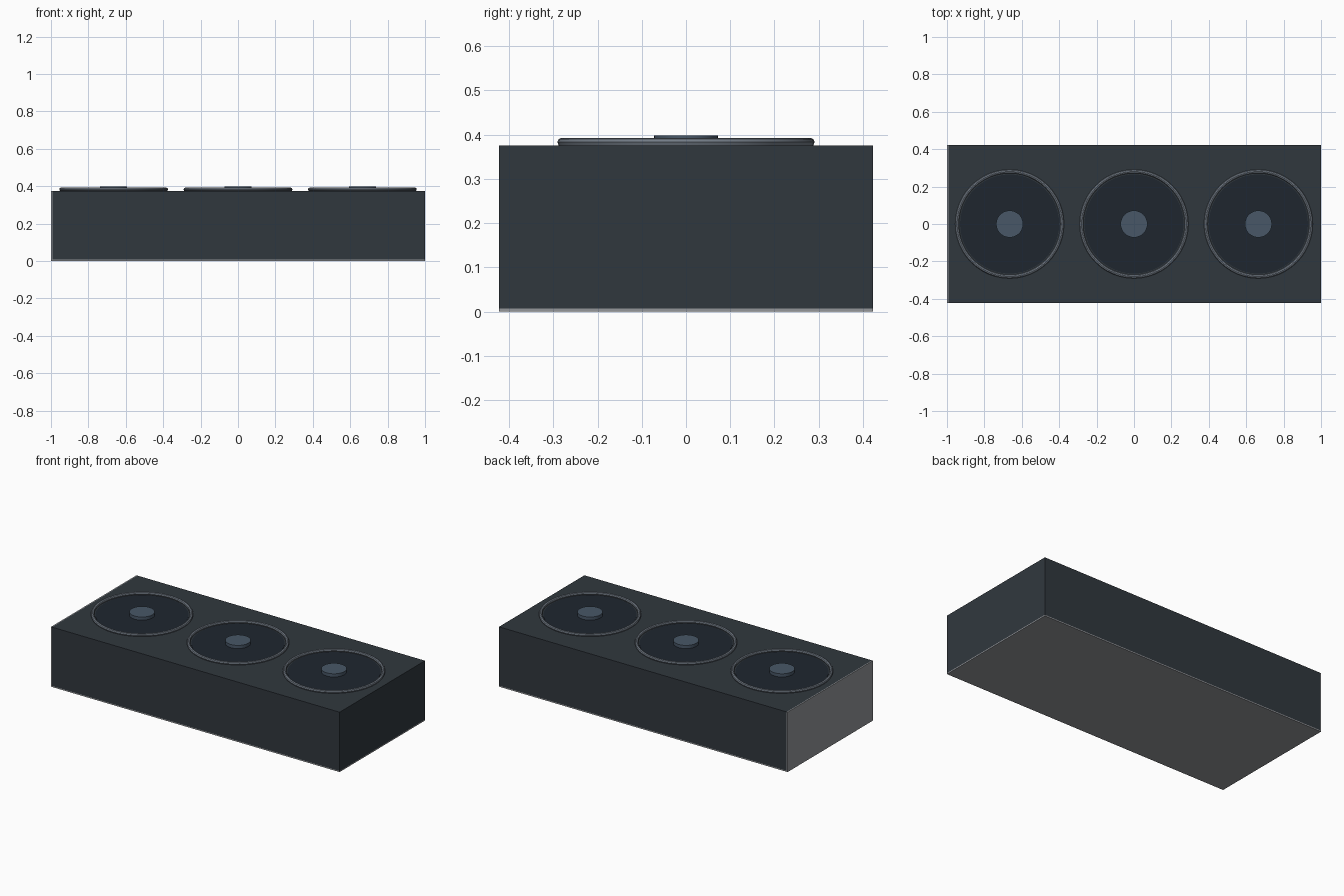
import bpy

if "Cube" in bpy.data.objects:
    bpy.data.objects.remove(bpy.data.objects["Cube"])

L, W, H = 2.0, 0.845, 0.375
T = 0.007  # thickness of the pale panels


def material(name, rgb):
    m = bpy.data.materials.new(name)
    m.diffuse_color = (*rgb, 1)
    m.use_nodes = True
    m.node_tree.nodes["Principled BSDF"].inputs["Base Color"].default_value = m.diffuse_color
    return m


dark = material("dark_shell", (0.030, 0.039, 0.048))
black = material("disc_black", (0.013, 0.019, 0.028))
slate = material("hub_slate", (0.065, 0.095, 0.135))
steel = material("ring_steel", (0.17, 0.20, 0.24))
grey = material("panel_grey", (0.30, 0.31, 0.33))


def finish(name, mat, smooth=False):
    ob = bpy.context.object
    ob.name = name
    ob.data.materials.append(mat)
    if smooth:
        bpy.ops.object.shade_smooth_by_angle()
    return ob


def box(name, lo, hi, mat):
    bpy.ops.mesh.primitive_cube_add(size=1, location=[(a + b) / 2 for a, b in zip(lo, hi)])
    bpy.context.object.scale = [b - a for a, b in zip(lo, hi)]
    bpy.ops.object.transform_apply(location=False, rotation=False, scale=True)
    return finish(name, mat)


def disc(name, x, r, z0, z1, mat):
    bpy.ops.mesh.primitive_cylinder_add(vertices=48, radius=r, depth=z1 - z0,
                                        location=(x, 0, (z0 + z1) / 2))
    return finish(name, mat, True)


# Main block, with pale base plate and left end panel
box("shell", (-L / 2 + T, -W / 2, T), (L / 2, W / 2, H), dark)
box("base_plate", (-L / 2, -W / 2, 0), (L / 2, W / 2, T), grey)
box("left_panel", (-L / 2, -W / 2, T), (-L / 2 + T, W / 2, H), grey)

# Three fans: dark disc, raised ring, central hub
for i, x in enumerate((-0.665, 0, 0.665), 1):
    disc(f"fan_disc_{i}", x, 0.265, H - 0.005, 0.378, black)
    bpy.ops.mesh.primitive_torus_add(major_segments=48, minor_segments=8, major_radius=0.281,
                                     minor_radius=0.01, location=(x, 0, 0.383))
    finish(f"fan_ring_{i}", steel, True)
    disc(f"fan_hub_{i}", x, 0.072, H, 0.398, slate)
